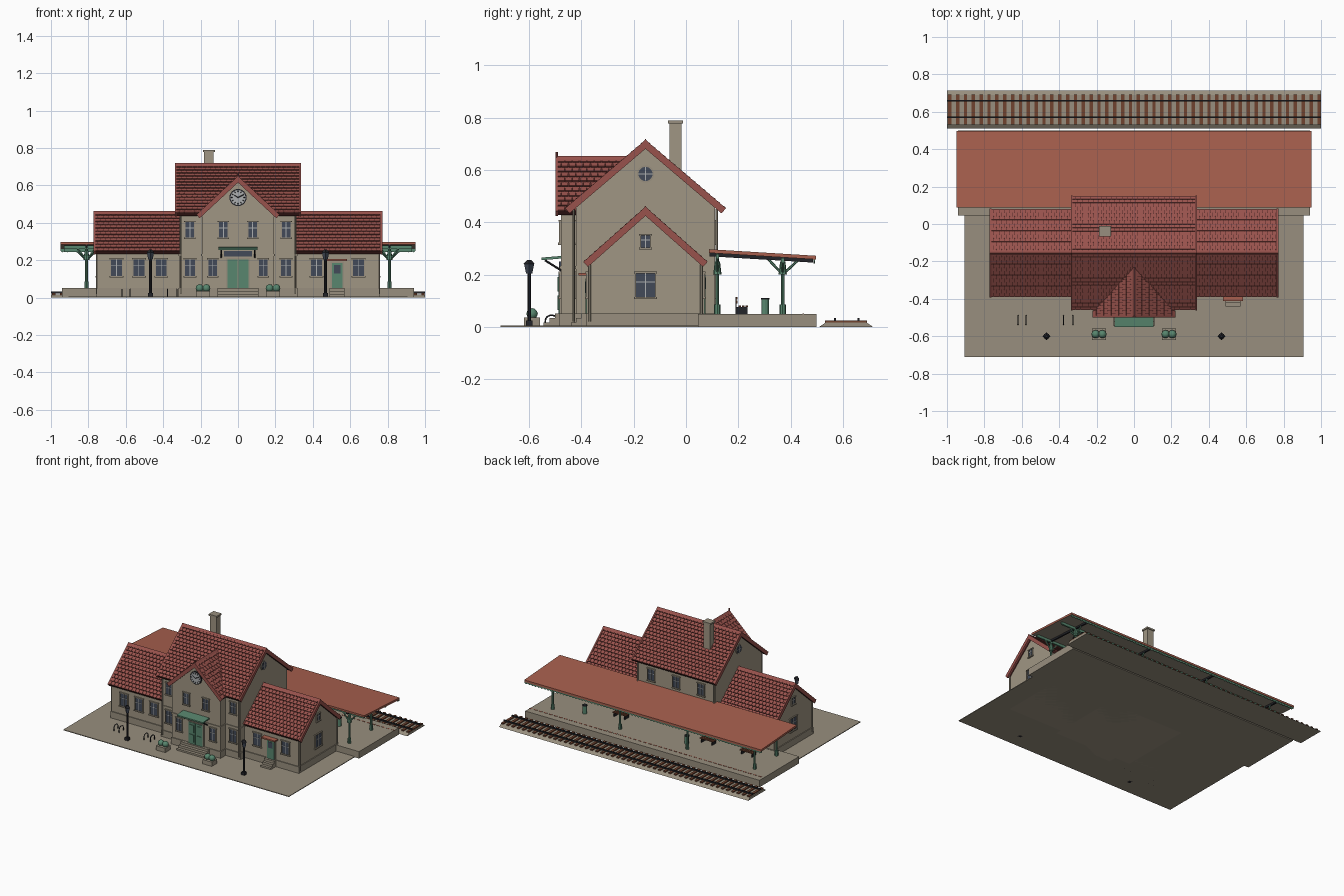
import bpy, bmesh
from math import sin, cos, pi, atan, hypot
from mathutils import Vector, Matrix

if "Cube" in bpy.data.objects:
    bpy.data.objects.remove(bpy.data.objects["Cube"])

PALETTE = {
    "wall": (160, 150, 131), "stone": (152, 143, 126), "tile": (152, 82, 76),
    "tile_gap": (78, 38, 36), "terracotta": (168, 96, 78), "green": (88, 134, 110),
    "iron": (34, 35, 40), "glass": (66, 74, 88), "wood": (112, 66, 46), "white": (172, 175, 176)}
MATS = {}
for key, rgb in PALETTE.items():
    m = bpy.data.materials.new(key)
    m.use_nodes = True
    col = [((c / 255 + 0.055) / 1.055) ** 2.4 for c in rgb] + [1]
    m.diffuse_color = col
    bsdf = m.node_tree.nodes["Principled BSDF"]
    bsdf.inputs["Base Color"].default_value = col
    bsdf.inputs["Roughness"].default_value = 0.8
    MATS[key] = m

PARTS = {}


def part(name, *mats):
    return PARTS.setdefault(name, (bmesh.new(), mats))[0]


def box(bm, x0, x1, y0, y1, z0, z1):
    mat = Matrix.Translation(((x0 + x1) / 2, (y0 + y1) / 2, (z0 + z1) / 2)) @ Matrix.Diagonal(
        (abs(x1 - x0), abs(y1 - y0), abs(z1 - z0), 1))
    return bmesh.ops.create_cube(bm, size=1, matrix=mat)["verts"]


def rod(bm, a, b, r, sides=8, r2=None):
    a, b = Vector(a), Vector(b)
    mat = Matrix.Translation((a + b) / 2) @ (b - a).to_track_quat("Z", "Y").to_matrix().to_4x4()
    bmesh.ops.create_cone(bm, cap_ends=True, segments=sides, radius1=r, radius2=r2 or r,
                          depth=(b - a).length, matrix=mat)


def prism(bm, pts, axis, a, b):
    put = (lambda p, t: (t, *p)) if axis == "x" else (lambda p, t: (p[0], t, p[1]))
    lo, hi = ([bm.verts.new(put(p, t)) for p in pts] for t in (a, b))
    bm.faces.new(lo)
    bm.faces.new(hi[::-1])
    for i in range(len(pts)):
        j = (i + 1) % len(pts)
        bm.faces.new((lo[i], lo[j], hi[j], hi[i]))


def on_wall(bm, face, wall, u0, u1, d0, d1, z0, z1):
    """Box on a wall: u runs along it, d is the distance out of it."""
    s = 1 if face in ("back", "right") else -1
    if face in ("front", "back"):
        return box(bm, u0, u1, wall + s * d0, wall + s * d1, z0, z1)
    return box(bm, wall + s * d0, wall + s * d1, u0, u1, z0, z1)


# Ground, platform and track
box(part("ground", "stone"), -.905, .905, -.71, .5, 0, .005)
box(part("platform", "stone"), -.94, .94, .045, .5, 0, .05)
for i in range(47):
    box(part("platform_line", "terracotta"), -.92 + i * .04, -.895 + i * .04, .445, .452, .05, .052)
prism(part("track_bed", "stone"), [(.51, 0), (.715, 0), (.69, .017), (.535, .017)], "x", -1, 1)
for i in range(48):
    x = -.985 + i * .042
    box(part("sleepers", "wood"), x - .009, x + .009, .532, .693, .014, .024)
for y in (.57, .66):
    box(part("rails", "iron"), -1, 1, y - .004, y + .004, .022, .033)

# Walls with plinths and string course
prism(part("wing_walls", "wall"), [(-.375, 0), (.065, 0), (.065, .233), (-.155, .428), (-.375, .233)],
      "x", -.75, .75)
prism(part("main_walls", "wall"), [(-.42, 0), (.11, 0), (.11, .46), (-.155, .685), (-.42, .46)],
      "x", -.313, .313)
prism(part("entrance_bay", "wall"), [(-.193, 0), (.193, 0), (.193, .443), (0, .62), (-.193, .443)],
      "y", -.478, -.25)
for x, y0, y1 in ((.75, -.375, .065), (.313, -.42, .11), (.193, -.478, -.3)):
    box(part("plinth", "stone"), -x - .006, x + .006, y0 - .006, y1 + .006, 0, .052)
    if x < .7:
        box(part("string_course", "wall"), -x - .005, x + .005, y0 - .005, y1 + .005, .222, .232)


# Tiled roofs: separate tiles over a dark slab, with verge boards and ridge cap
def roof(name, axis, centre, a, b, half, ridge, slope, rows):
    ang = atan(slope)
    length = hypot(half, half * slope)
    pitch = length / rows
    bm = part(name, "tile", "tile_gap")
    for s in (-1, 1):
        along, out = ((1, 0), (0, s)) if axis == "x" else ((0, 1), (s, 0))
        org = (0, centre, ridge) if axis == "x" else (centre, 0, ridge)
        frame = Matrix([(along[k], out[k] * cos(ang), out[k] * sin(ang), org[k]) for k in (0, 1)]
                       + [(0, -sin(ang), cos(ang), ridge), (0, 0, 0, 1)])
        slab = box(bm, a + .006, b - .006, 0, length - .003, -.02, 0)
        for f in {f for v in slab for f in v.link_faces}:
            f.material_index = 1
        verts = list(slab)
        for u in (a, b - .01):
            verts += box(bm, u, u + .01, 0, length, -.022, .004)
        for r in range(rows):
            u = a + .01
            step = .014 if r % 2 else .028
            while u < b - .012:
                end = min(u + step, b - .01)
                tile = box(bm, u, end - .0025, r * pitch, (r + 1) * pitch - .004, -.003, .003)
                for v in tile:
                    if v.co.y > (r + .5) * pitch:
                        v.co.z += .003
                verts += tile
                u, step = end, .028
        bmesh.ops.transform(bm, matrix=frame, verts=verts)
    cap = [(centre - .014, ridge - .008), (centre + .014, ridge - .008), (centre, ridge + .009)]
    prism(bm, cap, axis, a, b)


roof("main_roof", "x", -.155, -.338, .338, .305, .71, .85, 16)
roof("left_wing_roof", "x", -.155, .3, .772, .235, .454, .886, 12)
roof("right_wing_roof", "x", -.155, -.772, -.3, .235, .454, .886, 12)
roof("bay_roof", "y", 0, -.5, -.22, .22, .645, .93, 11)
rod(part("finial", "tile"), (0, -.495, .64), (0, -.495, .668), .005)

# Chimney
box(part("chimney", "wall"), -.182, -.13, -.063, -.017, .5, .78)
box(part("chimney_cap", "stone"), -.188, -.124, -.068, -.012, .778, .79)


# Windows
def window(face, wall, u, z0, z1, w):
    h = w / 2
    on_wall(part("window_glass", "glass"), face, wall, u - h, u + h, -.01, .003, z0, z1)
    fr = part("window_frames", "white")
    zm = z0 + (z1 - z0) * .62
    on_wall(fr, face, wall, u - .002, u + .002, 0, .006, z0, z1)
    on_wall(fr, face, wall, u - h, u + h, 0, .006, zm - .002, zm + .002)
    trim = part("window_surrounds", "stone")
    for e in (u - h - .004, u + h):
        on_wall(trim, face, wall, e, e + .004, 0, .008, z0, z1)
    on_wall(trim, face, wall, u - h - .008, u + h + .008, 0, .011, z0 - .008, z0)
    on_wall(trim, face, wall, u - h - .008, u + h + .008, 0, .009, z1, z1 + .006)


for x in (-.65, -.53, -.41, .42, .645):
    window("front", -.375, x, .115, .205, .058)
for s in (-1, 1):
    window("front", -.42, s * .257, .115, .205, .052)
    window("front", -.478, s * .135, .115, .205, .044)
    window("front", -.42, s * .257, .322, .403, .046)
    window("front", -.478, s * .078, .322, .403, .046)
    side = "right" if s > 0 else "left"
    window(side, s * .75, -.155, .115, .205, .072)
    window(side, s * .75, -.155, .303, .35, .034)
    for x in (.4, .64):
        window("back", .065, s * x, .115, .205, .058)
    window("back", .11, s * .22, .115, .205, .052)
for x in (-.2, 0, .2):
    window("back", .11, x, .322, .403, .05)

# Round gable windows
for s in (-1, 1):
    w = s * .313
    rod(part("round_window_frames", "stone"), (w, -.155, .585), (w + s * .005, -.155, .585), .033, 24)
    rod(part("round_window_glass", "glass"), (w, -.155, .585), (w + s * .007, -.155, .585), .027, 24)
    bars = part("round_window_bars", "white")
    box(bars, w, w + s * .009, -.157, -.153, .559, .611)
    box(bars, w, w + s * .009, -.181, -.129, .583, .587)

# Clock
rod(part("clock_rim", "iron"), (0, -.47, .535), (0, -.486, .535), .046, 32)
rod(part("clock_face", "white"), (0, -.48, .535), (0, -.488, .535), .04, 32)
for k in range(12):
    d = Vector((sin(k * pi / 6), 0, cos(k * pi / 6)))
    c = Vector((0, -.488, .535))
    rod(part("clock_marks", "iron"), c + d * .029, c + d * .037, .0018, 4)
for ang, size in ((-1, .022), (1.1, .032)):
    rod(part("clock_hands", "iron"), (0, -.489, .535),
        (size * sin(ang), -.489, .535 + size * cos(ang)), .002, 4)


# Doors
def door(face, wall, u, w, z1):
    on_wall(part("door_frames", "stone"), face, wall, u - w / 2 - .008, u + w / 2 + .008, 0, .006, .05, z1 + .008)
    on_wall(part("doors", "green"), face, wall, u - w / 2, u + w / 2, 0, .01, .05, z1)
    on_wall(part("door_panes", "glass"), face, wall, u - w * .3, u + w * .3, 0, .012, z1 - .055, z1 - .012)


for x in (-.029, .029):
    on_wall(part("entrance_doors", "green"), "front", -.478, x - .027, x + .027, 0, .01, .05, .205)
    for z in (.065, .135):
        on_wall(part("entrance_panels", "green"), "front", -.478, x - .017, x + .017, 0, .014, z, z + .055)
on_wall(part("entrance_frame", "stone"), "front", -.478, -.064, .064, 0, .006, .05, .212)
on_wall(part("transom_glass", "glass"), "front", -.478, -.075, .075, 0, .008, .22, .25)
door("front", -.375, .53, .056, .185)
door("back", .11, 0, .09, .2)
for x in (-.52, .52):
    door("back", .065, x, .06, .2)
for i in range(3):
    z = .017 * (i + 1)
    box(part("entrance_steps", "stone"), -.11, .11, -.545 + i * .022, -.47, 0, z)
    box(part("side_steps", "stone"), .49, .57, -.44 + i * .02, -.37, 0, z)
box(part("side_door_awning", "terracotta"), .475, .583, -.412, -.37, .196, .206)

# Entrance canopy
prism(part("entrance_canopy", "green"), [(-.552, .255), (-.47, .262), (-.47, .272), (-.552, .265)],
      "x", -.105, .105)
for x in (-.09, .09):
    rod(part("canopy_struts", "iron"), (x, -.54, .255), (x, -.476, .215), .004, 6)

# Platform canopy with valance, beams and posts
bm = part("platform_canopy", "terracotta", "stone")
prism(bm, [(.088, .283), (.497, .258), (.497, .272), (.088, .297)], "x", -.95, .95)
bmesh.ops.recalc_face_normals(bm, faces=bm.faces)
for f in bm.faces:
    f.material_index = int(f.normal.z < -.5)
for i in range(76):
    x = -.95 + i * .025
    prism(part("valance", "green"), [(x, .262), (x, .25), (x + .0125, .242), (x + .025, .25), (x + .025, .262)],
          "y", .488, .493)
for x in (-.81, -.27, .27, .81):
    for y, top in ((.12, .282), (.37, .265)):
        post = part("canopy_posts", "green")
        rod(post, (x, y, .05), (x, y, top), .007)
        rod(post, (x, y, .05), (x, y, .085), .012)
        rod(post, (x, y, .2), (x, y, .25), .016, 8, .01)
        for s in (-1, 1):
            rod(post, (x, y, .2), (x + s * .06, y, top - .005), .005, 6)
            if y > .2:
                rod(post, (x, y, .2), (x, y + s * .065, top - .004 * s), .005, 6)
    prism(part("canopy_rafters", "iron"), [(.09, .27), (.485, .246), (.485, .259), (.09, .283)],
          "x", x - .006, x + .006)
for y, z in ((.12, .272), (.37, .257)):
    box(part("canopy_beams", "green"), -.93, .93, y - .006, y + .006, z - .012, z + .006)

# Benches and bins
for x in (-.65, -.33, .37):
    seat, legs = part("benches", "wood"), part("bench_legs", "iron")
    for k in range(3):
        box(seat, x - .055, x + .055, .2 + k * .014, .21 + k * .014, .076, .081)
    for z in (.09, .104):
        box(seat, x - .055, x + .055, .192, .197, z, z + .01)
    for s in (-.042, .042):
        box(legs, x + s - .003, x + s + .003, .194, .236, .05, .076)
        box(legs, x + s - .003, x + s + .003, .19, .193, .05, .114)
for x in (-.22, .6):
    rod(part("bins", "green"), (x, .303, .05), (x, .303, .105), .015, 12)
    rod(part("bin_lids", "iron"), (x, .303, .105), (x, .303, .111), .017, 12)

# Street lamps, planters, bicycle stands and downpipes
for s in (-1, 1):
    x, y = s * .468, -.6
    lamp = part("street_lamps", "iron")
    box(lamp, x - .013, x + .013, y - .013, y + .013, 0, .025)
    rod(lamp, (x, y, 0), (x, y, .205), .007)
    rod(lamp, (x, y, .24), (x, y, .256), .022, 4, .008)
    rod(part("lantern_panes", "glass"), (x, y, .205), (x, y, .24), .012, 4, .019)
    x = s * .187
    box(part("planters", "stone"), x - .037, x + .037, -.62, -.558, 0, .036)
    for k in (-.018, .018):
        bmesh.ops.create_icosphere(part("bushes", "green"), subdivisions=2, radius=.022,
                                   matrix=Matrix.Translation((x + k, -.589, .05)))
    for px, py, top in ((.755, -.368, .24), (.755, .058, .24), (.306, -.43, .45), (.306, .118, .45)):
        rod(part("downpipes", "stone"), (s * px, py, .02), (s * px, py, top), .005, 6)
for x in (-.62, -.577, -.378, -.327):
    arc = [(x, -.514 - .024 * cos(t * pi / 6), .025 + .02 * sin(t * pi / 6)) for t in range(7)]
    arc = [(x, -.538, 0)] + arc + [(x, -.49, 0)]
    for a, b in zip(arc, arc[1:]):
        rod(part("bicycle_stands", "iron"), a, b, .003, 6)

# Turn every part into an object
for name, (bm, mats) in PARTS.items():
    bmesh.ops.recalc_face_normals(bm, faces=bm.faces)
    me = bpy.data.meshes.new(name)
    for f in bm.faces:
        f.smooth = name == "bushes"
    bm.to_mesh(me)
    bm.free()
    for key in mats:
        me.materials.append(MATS[key])
    bpy.context.collection.objects.link(bpy.data.objects.new(name, me))
